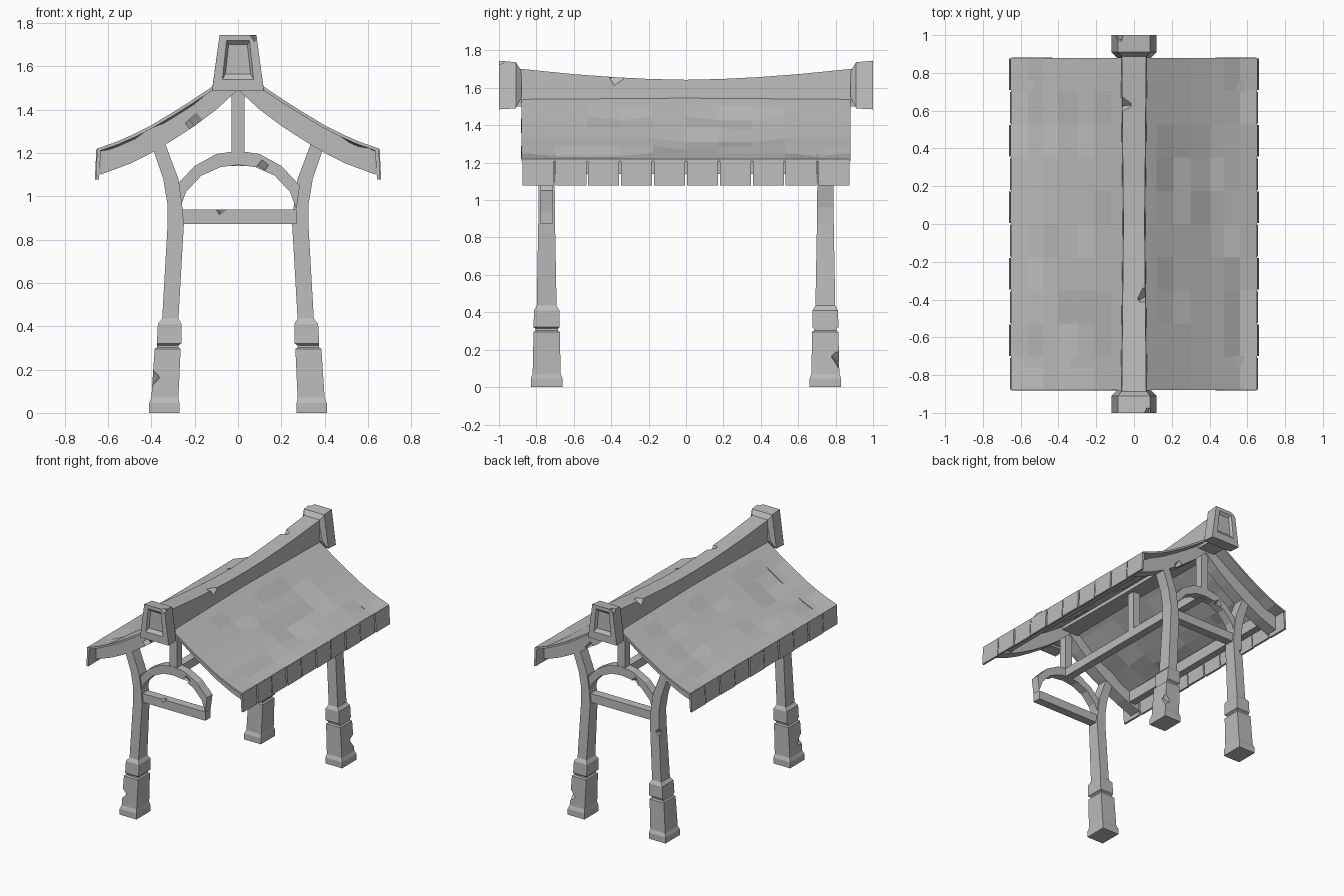
import bpy, bmesh, random
from mathutils import Matrix, Euler

random.seed(4)
cube = bpy.data.objects.get("Cube")
if cube:
    bpy.data.objects.remove(cube)

stone = bpy.data.materials.new("plain grey")
stone.use_nodes = True
GREY = (0.5, 0.5, 0.5, 1)
stone.diffuse_color = GREY
stone.node_tree.nodes["Principled BSDF"].inputs["Base Color"].default_value = GREY

LEG_Y = 0.745
ROOF_END = 0.88


def finish(name, bm, mirror=""):
    """Turn a bmesh into an object, mirrored over the named axes."""
    bmesh.ops.recalc_face_normals(bm, faces=bm.faces)
    mesh = bpy.data.meshes.new(name)
    bm.to_mesh(mesh)
    bm.free()
    mesh.materials.append(stone)
    obj = bpy.data.objects.new(name, mesh)
    bpy.context.collection.objects.link(obj)
    if mirror:
        mod = obj.modifiers.new("mirror", 'MIRROR')
        mod.use_axis = ["x" in mirror, "y" in mirror, False]
        mod.use_mirror_merge = False
    return obj


def loft(name, rings, mirror=""):
    """Skin a stack of equal rings and close both ends."""
    bm = bmesh.new()
    loops = [[bm.verts.new(p) for p in ring] for ring in rings]
    n = len(loops[0])
    for a, b in zip(loops, loops[1:]):
        for i in range(n):
            j = (i + 1) % n
            bm.faces.new((a[i], a[j], b[j], b[i]))
    bm.faces.new(loops[0])
    bm.faces.new(loops[-1])
    return finish(name, bm, mirror)


def prism(name, outline, y, half, mirror=""):
    """Extrude an x-z outline along y."""
    return loft(name, [[(x, d, z) for x, z in outline] for d in (y - half, y + half)], mirror)


def box(name, x0, x1, y0, y1, z0, z1, mirror=""):
    return prism(name, [(x0, z0), (x1, z0), (x1, z1), (x0, z1)], (y0 + y1) / 2, (y1 - y0) / 2, mirror)


def both_sides(half):
    """Complete a half outline that starts on the centre line."""
    return [(-x, z) for x, z in reversed(half[1:])] + half


# Legs: rectangular sections (inner x, outer x, half depth, height)
sections = [
    (.27, .41, .085, 0), (.27, .41, .085, .045), (.275, .40, .075, .07),
    (.265, .385, .07, .295), (.275, .375, .06, .302), (.275, .375, .06, .312),
    (.262, .375, .07, .32), (.26, .37, .068, .41), (.275, .35, .053, .435),
    (.25, .325, .045, .87), (.258, .325, .044, .96), (.275, .345, .043, 1.08),
    (.335, .40, .042, 1.24), (.36, .43, .042, 1.29)]
legs = loft("legs", [[(a, LEG_Y - h, z), (b, LEG_Y - h, z), (b, LEG_Y + h, z), (a, LEG_Y + h, z)]
                     for a, b, h, z in sections], "xy")

# Gable frames: tie beam, arch and king post
tie = box("tie_beams", -.27, .27, LEG_Y - .032, LEG_Y + .032, .872, .938, "y")
arch_out = [(0, 1.21), (.1, 1.195), (.2, 1.14), (.285, 1.05)]
arch_in = [(0, 1.145), (.08, 1.135), (.17, 1.095), (.24, 1.02), (.27, .94)]
arch = prism("arches", both_sides(arch_out) + both_sides(arch_in)[::-1], LEG_Y, .033, "y")
box("king_posts", -.03, .03, LEG_Y - .03, LEG_Y + .03, 1.19, 1.52, "y")
box("middle_post", -.03, .03, -.03, .03, 1.19, 1.56)
box("centre_beam", -.03, .03, -LEG_Y, LEG_Y, 1.14, 1.205)

# Curved rafters under the roof
roof_line = [(0, 1.585), (.12, 1.505), (.21, 1.445), (.3, 1.388), (.4, 1.328),
             (.48, 1.287), (.56, 1.252), (.65, 1.22)]
rafter_low = [(0, 1.492), (.1, 1.4), (.2, 1.325), (.3, 1.26), (.4, 1.2), (.5, 1.15), (.635, 1.1)]
rafter_top = [(min(x, .635), z - .012) for x, z in roof_line]
rafters = prism("rafters", both_sides(rafter_top) + both_sides(rafter_low)[::-1], LEG_Y, .045, "y")
box("eave_beams", .545, .6, -LEG_Y, LEG_Y, 1.14, 1.225, "x")

# Roof sheet with shallow worn dents
bm = bmesh.new()
TILES = 10
profile = both_sides(roof_line)
grid = []
for j in range(TILES + 1):
    y = -ROOF_END + 2 * ROOF_END * j / TILES
    row = []
    for x, z in profile:
        inside = 0 < j < TILES and .15 < abs(x) < .6
        worn = inside and random.random() < .25
        row.append(bm.verts.new((x, y, z - (.018 if worn else 0))))
    grid.append(row)
for a, b in zip(grid, grid[1:]):
    for i in range(len(profile) - 1):
        bm.faces.new((a[i], a[i + 1], b[i + 1], b[i]))
roof = finish("roof", bm)
solid = roof.modifiers.new("thickness", 'SOLIDIFY')
solid.thickness = .014
solid.offset = -1

# Hanging eave tiles, every other one slightly proud
width = 2 * ROOF_END / TILES
for i in range(TILES):
    y = -ROOF_END + i * width
    out = .004 if i % 2 else 0
    prism(f"eave_tile_{i + 1}", [(.632 + out, 1.218), (.65 + out, 1.218), (.657 + out, 1.077), (.642 + out, 1.077)],
          y + width / 2, width / 2 - .005, "x")

# Sagging ridge
ridge_rings = []
for y in (-.9, -.6, -.38, -.2, 0, .2, .4, .6, .9):
    top = 1.643 + .06 * (abs(y) / .9) ** 1.7
    w = .062 + .01 * abs(y)
    ridge_rings.append([(-w, y, 1.5), (w, y, 1.5), (w - .006, y, top), (.006 - w, y, top)])
ridge = loft("ridge", ridge_rings)

# Ridge end caps with a recessed panel: (y, low half width, top half width, low z, top z)
cap_sections = [(.982, .058, .043, 1.565, 1.7), (1, .072, .053, 1.54, 1.718),
                (1, .12, .085, 1.485, 1.745), (.91, .12, .085, 1.49, 1.737),
                (.88, .09, .062, 1.55, 1.69)]
caps = loft("ridge_caps", [[(-a, y, lo), (a, y, lo), (b, y, hi), (-b, y, hi)]
                           for y, a, b, lo, hi in cap_sections], "y")


# Weathering chips cut from edges: (x, y, z, size)
def chip(target, spots):
    bm = bmesh.new()
    for x, y, z, size in spots:
        turn = Euler((.7, .6 + random.random() * .3, random.random())).to_matrix().to_4x4()
        bmesh.ops.create_cube(bm, size=size, matrix=Matrix.Translation((x, y, z)) @ turn)
    cutter = finish(target.name + "_chip_cutter", bm)
    cutter.hide_render = True
    cutter.hide_set(True)
    cutter.display_type = 'WIRE'
    mod = target.modifiers.new("chips", 'BOOLEAN')
    mod.operation = 'DIFFERENCE'
    mod.solver = 'EXACT'
    mod.object = cutter


F = -LEG_Y
chip(legs, [(-.405, F - .07, .16, .06), (.265, F - .07, .4, .04), (.32, F - .045, .87, .04),
            (.40, LEG_Y + .075, .15, .06), (.33, F - .045, .86, .03), (-.33, LEG_Y + .045, .8, .04)])
chip(tie, [(-.08, F - .033, .945, .04)])
chip(arch, [(.11, F - .035, 1.135, .04), (-.12, LEG_Y + .035, 1.13, .04)])
chip(rafters, [(-.2, F - .05, 1.335, .06), (.25, LEG_Y + .05, 1.29, .06)])
chip(ridge, [(-.06, .63, 1.685, .06), (.06, -.38, 1.665, .06)])
chip(caps, [(.08, -1, 1.745, .04), (-.085, .99, 1.745, .04)])
